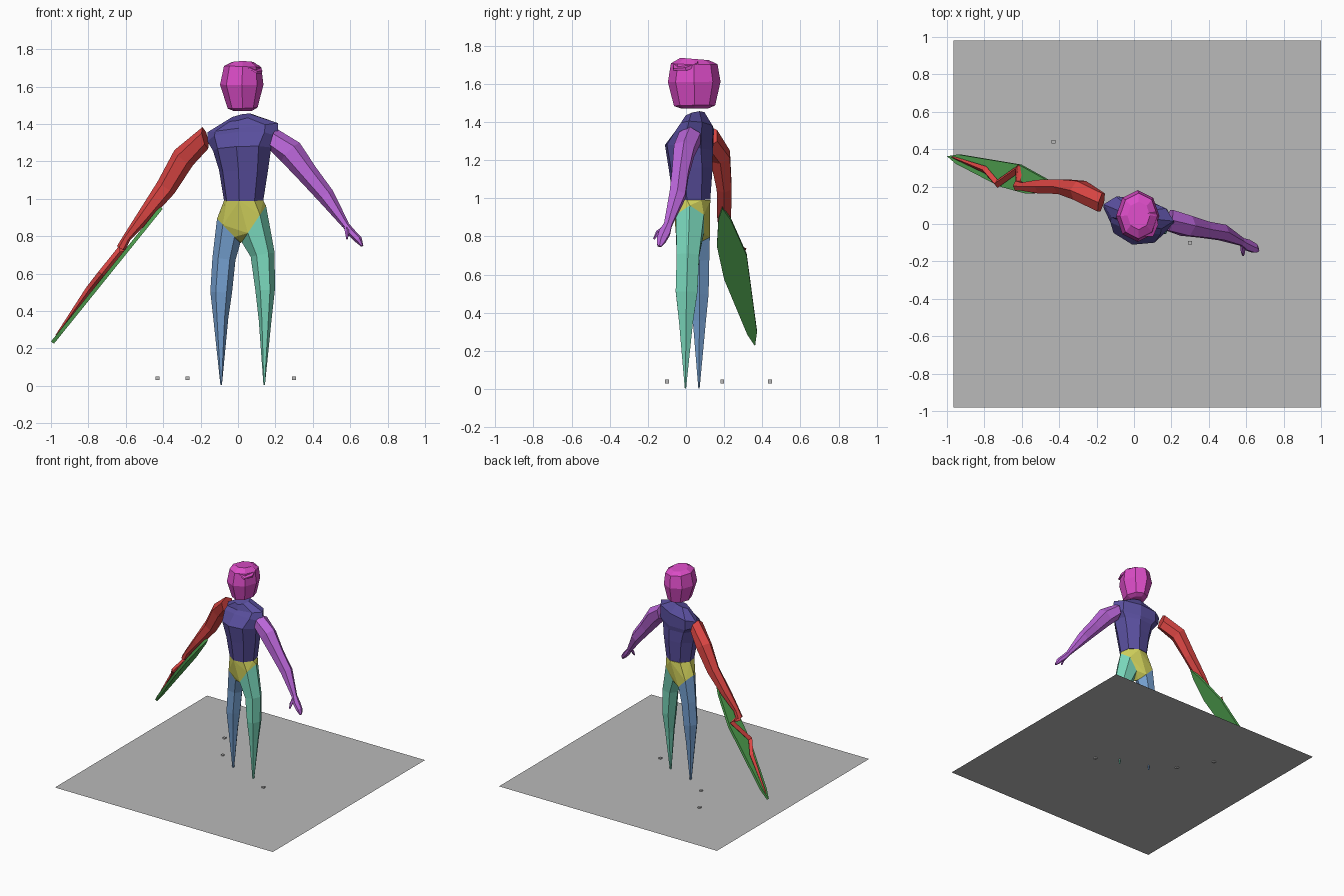
import bpy, bmesh, math
from mathutils import Vector

if "Cube" in bpy.data.objects:
    bpy.data.objects.remove(bpy.data.objects["Cube"])


def material(name, srgb):
    m = bpy.data.materials.new(name)
    lin = [((c + 0.055) / 1.055) ** 2.4 for c in srgb]
    m.diffuse_color = (*lin, 1)
    m.use_nodes = True
    m.node_tree.nodes["Principled BSDF"].inputs["Base Color"].default_value = m.diffuse_color
    return m


MAGENTA = material("magenta", (.86, .30, .78))
INDIGO = material("indigo", (.35, .31, .62))
RED = material("red", (.85, .27, .26))
PURPLE = material("purple", (.73, .40, .85))
YELLOW = material("olive yellow", (.82, .82, .36))
BLUE = material("steel blue", (.46, .63, .82))
TEAL = material("teal", (.48, .85, .74))
GREEN = material("green", (.32, .65, .32))
GREY = material("grey", (.73, .73, .73))


def build(name, verts, faces, mat):
    me = bpy.data.meshes.new(name)
    me.from_pydata([tuple(v) for v in verts], [], faces)
    bm = bmesh.new()
    bm.from_mesh(me)
    bmesh.ops.recalc_face_normals(bm, faces=bm.faces)
    bm.to_mesh(me)
    bm.free()
    me.materials.append(mat)
    ob = bpy.data.objects.new(name, me)
    bpy.context.collection.objects.link(ob)
    return ob


def rings(path, sides, depth=(0, 1, 0), start=None):
    """Rings around a path of (x, y, z, half width, half depth)."""
    pts = [Vector(p[:3]) for p in path]
    out = []
    for i, p in enumerate(path):
        t = (pts[min(i + 1, len(pts) - 1)] - pts[max(i - 1, 0)]).normalized()
        if i == 0 and start:
            t = Vector(start).normalized()
        u = t.cross(Vector(depth)).normalized()
        v = t.cross(u)
        out.append([pts[i] + u * p[3] * math.cos(a) + v * p[4] * math.sin(a)
                    for a in (2 * math.pi * k / sides for k in range(sides))])
    return out


def loft(name, path, sides, mat, **kw):
    rs = rings(path, sides, **kw)
    n = sides
    faces = [(i * n + k, i * n + (k + 1) % n, (i + 1) * n + (k + 1) % n, (i + 1) * n + k)
             for i in range(len(rs) - 1) for k in range(n)]
    last = (len(rs) - 1) * n
    faces += [tuple(range(n)), tuple(range(last, last + n))]
    build(name, [v for r in rs for v in r], faces, mat)
    return rs


YAW = (.23, .97, 0)  # depth axis of the turned shoulders

# head with a loose flap on top
loft("head", [(.025, .045, 1.47, .05, .07), (.025, .045, 1.485, .08, .108),
              (.02, .043, 1.61, .116, .138), (.025, .043, 1.705, .10, .122),
              (.025, .045, 1.73, .06, .075)], 8, MAGENTA)
loft("head_flap", [(.085, .00, 1.695, .05, .08), (.09, -.003, 1.705, .045, .075)],
     6, MAGENTA, start=(.5, -.2, .8))

# torso
loft("torso", [(.03, .03, .99, .108, .10), (.03, .025, 1.155, .135, .118),
               (.022, .015, 1.265, .16, .13), (.025, .045, 1.32, .195, .105),
               (.025, .06, 1.38, .195, .08), (.01, .045, 1.435, .07, .055)],
     8, INDIGO, depth=YAW)

# legs, tapering to points
right = loft("right_leg", [(-.05, .06, .828, .09, .075), (-.075, .07, .68, .062, .06),
                           (-.09, .07, .50, .058, .056), (-.092, .07, .36, .04, .04),
                           (-.09, .068, .003, .004, .004)],
             6, BLUE, start=(-.72, 0, -.69))
left = loft("left_leg", [(.085, .02, .865, .117, .085), (.132, .01, .70, .065, .068),
                         (.145, .003, .51, .052, .066), (.145, .0, .35, .034, .042),
                         (.14, -.003, .003, .004, .004)],
            6, TEAL, start=(.83, 0, -.555))

# pelvis: hull between the waist and both leg tops
waist = rings([(.03, .03, .99, .108, .10), (.03, .03, 1.1, .1, .1)], 8, depth=YAW)[0]
bm = bmesh.new()
for p in waist + right[0] + left[0]:
    bm.verts.new(p)
bmesh.ops.convex_hull(bm, input=bm.verts)
bm.verts.index_update()
build("pelvis", [v.co.copy() for v in bm.verts],
      [tuple(v.index for v in f.verts) for f in bm.faces], YELLOW)
bm.free()

# right arm
loft("right_arm", [(-.175, .115, 1.325, .06, .058), (-.29, .18, 1.22, .064, .06),
                   (-.385, .20, 1.06, .055, .045), (-.50, .20, .91, .038, .042),
                   (-.595, .20, .79, .022, .025), (-.625, .205, .735, .025, .03)],
     6, RED, start=(-.95, .25, -.25))

# left arm, hand and thumb
loft("left_arm", [(.19, .02, 1.315, .062, .065), (.28, -.01, 1.25, .07, .062),
                  (.375, -.03, 1.13, .056, .05), (.47, -.045, 1.015, .047, .048),
                  (.575, -.095, .86, .02, .024)],
     6, PURPLE, start=(.95, -.2, -.25))
loft("left_hand", [(.57, -.092, .867, .018, .022), (.605, -.112, .82, .022, .034),
                   (.645, -.13, .78, .02, .028), (.664, -.14, .748, .007, .012)], 6, PURPLE)
loft("left_thumb", [(.578, -.105, .85, .012, .012), (.583, -.148, .82, .012, .012),
                    (.583, -.168, .785, .005, .005)], 5, PURPLE, depth=(1, 0, 0))

# blade: thin leaf lying in a sloping plane
NORMAL = Vector((-.78, 0, .63))


def on_blade(x, y, lift):
    return Vector((x, y, 1.461 + 1.24 * x)) + NORMAL * lift


outline = [(-.41, .19), (-.46, .235), (-.61, .318), (-.935, .372), (-.992, .362),
           (-.945, .322), (-.71, .20), (-.57, .162), (-.46, .17)]
n = len(outline)
build("blade", [on_blade(x, y, h) for h in (-.01, .01) for x, y in outline],
      [tuple(range(n)), tuple(range(n, 2 * n))]
      + [(i, (i + 1) % n, n + (i + 1) % n, n + i) for i in range(n)], GREEN)

# zigzag trim on the upper side of the blade
zigzag = [(-.60, .205, .022), (-.598, .295, .022), (-.71, .215, .022),
          (-.775, .29, .02), (-.965, .358, .005)]
loft("zigzag_trim", [(*on_blade(x, y, .025 if r > .01 else .008), r, r)
                     for x, y, r in zigzag], 4, RED)

# base sheet
x0, x1, y1 = -.965, 1.0, .98
build("base_sheet", [(x0, -y1, .04), (x1, -y1, .04), (x1, y1, .04), (x0, y1, .04)],
      [(0, 1, 2, 3)], GREY)

# small cubes on the sheet
for i, (x, y) in enumerate([(-.43, .44), (-.27, .19), (.30, -.10)]):
    bpy.ops.mesh.primitive_cube_add(size=.02, location=(x, y, .04))
    cube = bpy.context.object
    cube.name = f"small_cube_{i + 1}"
    cube.data.materials.append(GREY)
